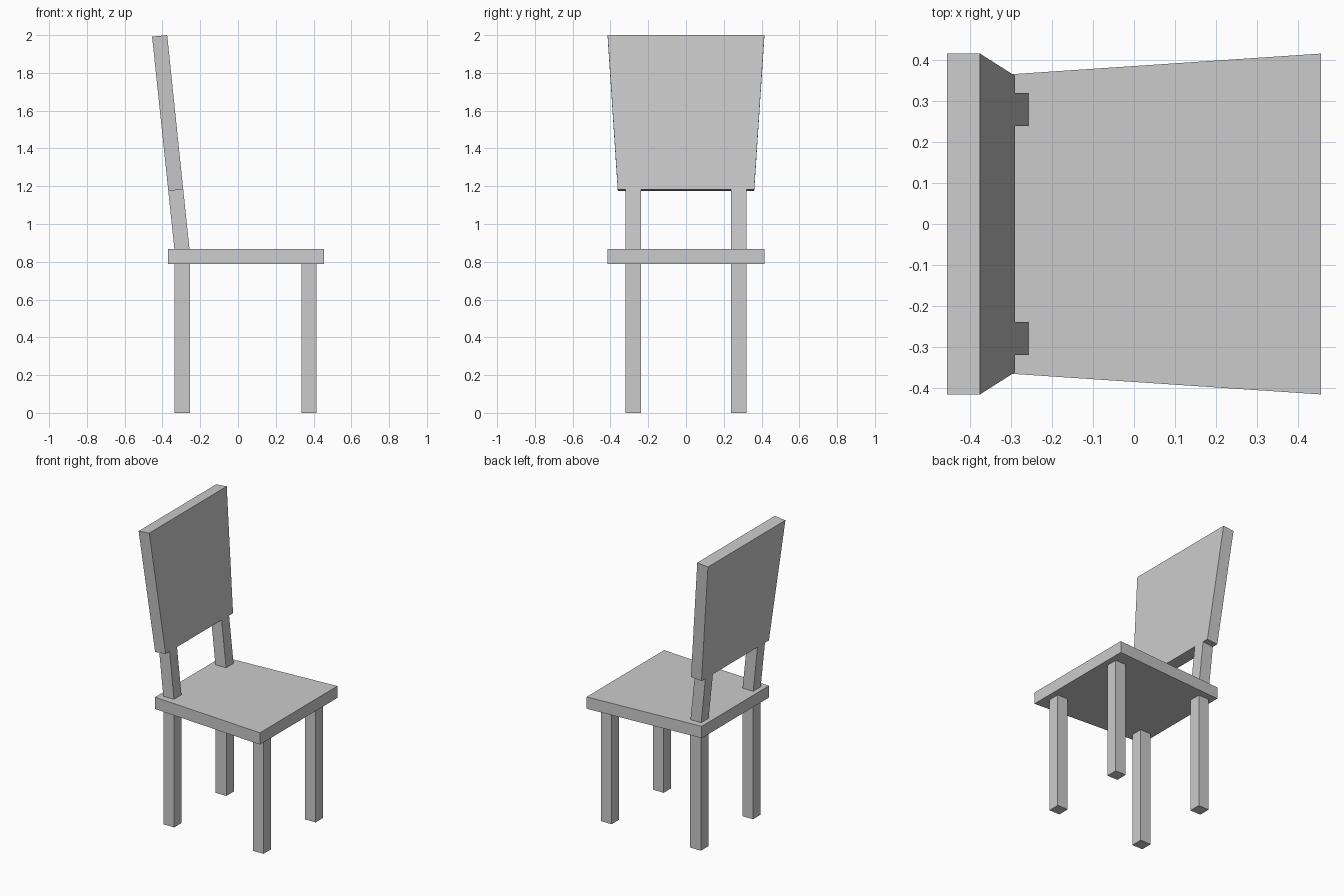
import bpy, bmesh

if "Cube" in bpy.data.objects:
    bpy.data.objects.remove(bpy.data.objects["Cube"])


def slab(name, bottom, top, mirror=False):
    """Six-sided block between two matching four-point outlines."""
    bm = bmesh.new()
    lo = [bm.verts.new(p) for p in bottom]
    hi = [bm.verts.new(p) for p in top]
    bm.faces.new(lo[::-1])
    bm.faces.new(hi)
    for i in range(4):
        j = (i + 1) % 4
        bm.faces.new((lo[i], lo[j], hi[j], hi[i]))
    bmesh.ops.recalc_face_normals(bm, faces=bm.faces)
    mesh = bpy.data.meshes.new(name)
    bm.to_mesh(mesh)
    bm.free()
    obj = bpy.data.objects.new(name, mesh)
    bpy.context.collection.objects.link(obj)
    if mirror:
        obj.modifiers.new("Mirror", 'MIRROR').use_axis = (False, True, False)
    return obj


def outline(x0, z0, x1, z1, y0a, y1a, y0b=None, y1b=None):
    """Outline with a back edge at x0, z0 and a front edge at x1, z1."""
    y0b = y0a if y0b is None else y0b
    y1b = y1a if y1b is None else y1b
    return [(x0, y0a, z0), (x1, y0b, z1), (x1, y1b, z1), (x0, y1a, z0)]


SEAT_LOW, SEAT_TOP = 0.788, 0.868
IN, OUT = 0.239, 0.319        # leg and post span in y

# Seat, narrower at the back
slab("seat", *[outline(-0.37, z, 0.455, z, -0.36, 0.36, -0.415, 0.415)
               for z in (SEAT_LOW, SEAT_TOP)])

# Four straight legs, mirrored in pairs
for name, x in (("back_legs", -0.335), ("seat_front_legs", 0.335)):
    slab(name, *[outline(x, z, x + 0.08, z, IN, OUT)
                 for z in (0, SEAT_LOW)], mirror=True)

# Leaning posts carrying the backrest
slab("back_posts", outline(-0.337, SEAT_TOP, -0.257, SEAT_TOP, IN, OUT),
     outline(-0.369, 1.175, -0.29, 1.183, IN, OUT), mirror=True)

# Tapered, leaning backrest panel
slab("backrest", outline(-0.369, 1.175, -0.29, 1.183, -0.361, 0.361),
     outline(-0.455, 1.992, -0.375, 2.0, -0.415, 0.415))
